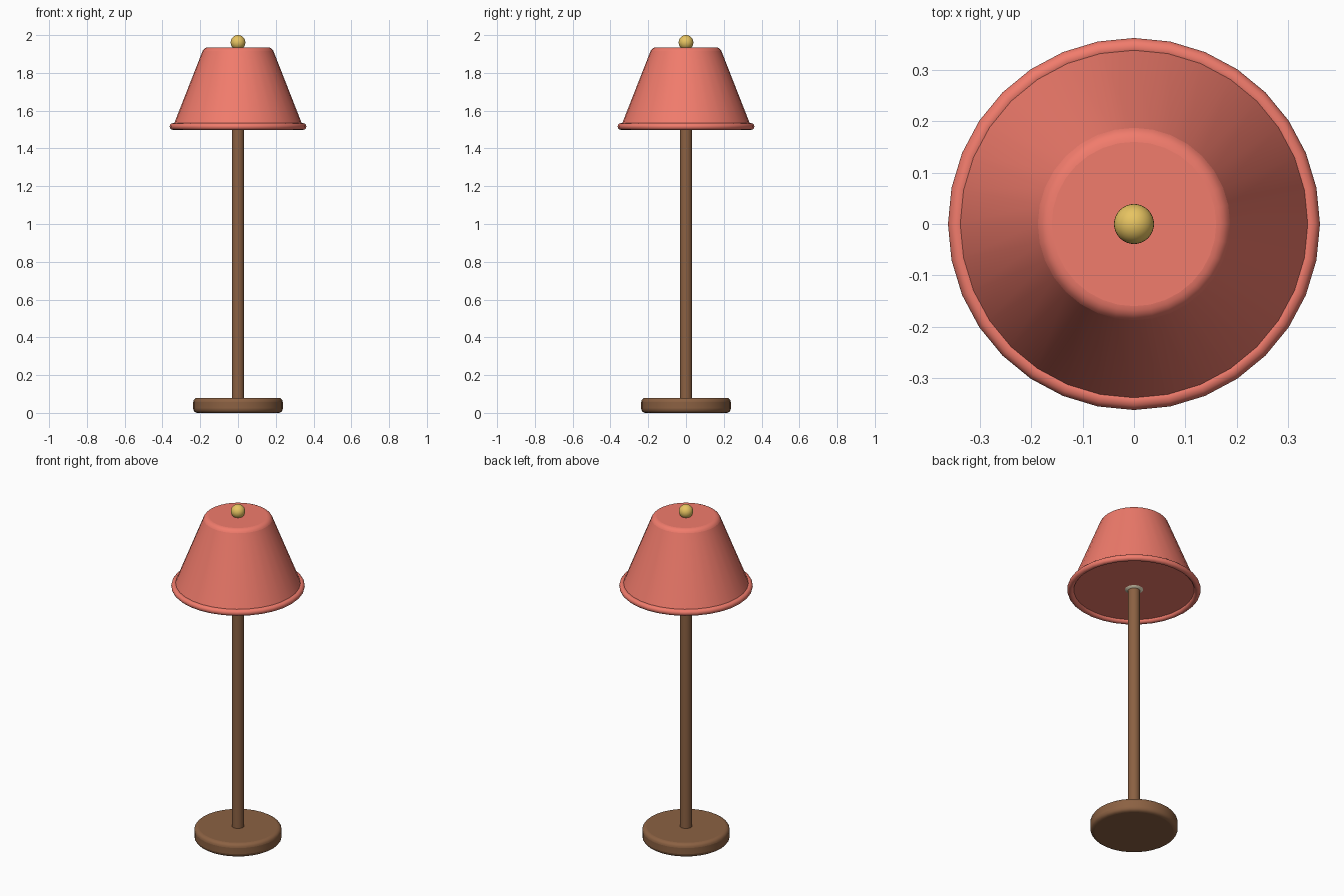
import bpy, math

if "Cube" in bpy.data.objects:
    bpy.data.objects.remove(bpy.data.objects["Cube"])


def material(name, rgb):
    m = bpy.data.materials.new(name)
    m.diffuse_color = (*rgb, 1)
    m.use_nodes = True
    m.node_tree.nodes["Principled BSDF"].inputs["Base Color"].default_value = m.diffuse_color
    return m


wood = material("wood", (0.26, 0.12, 0.055))
coral = material("coral", (0.88, 0.20, 0.15))
brass = material("brass", (0.80, 0.55, 0.12))
cream = material("cream", (0.95, 0.85, 0.62))


def finish(name, mat):
    ob = bpy.context.object
    ob.name = name
    ob.data.materials.append(mat)
    bpy.ops.object.shade_smooth_by_angle(angle=math.radians(40))
    return ob


def cone(name, r1, r2, z0, z1, mat, sides=32):
    bpy.ops.mesh.primitive_cone_add(vertices=sides, radius1=r1, radius2=r2,
                                    depth=z1 - z0, location=(0, 0, (z0 + z1) / 2))
    return finish(name, mat)


def ball(name, r, z, mat):
    bpy.ops.mesh.primitive_uv_sphere_add(segments=32, ring_count=16, radius=r,
                                         location=(0, 0, z))
    return finish(name, mat)


def round_edges(ob, names_width, top_only=False):
    # round the circular edges, optionally only the upper one
    if top_only:
        attr = ob.data.attributes.new("bevel_weight_edge", 'FLOAT', 'EDGE')
        for e in ob.data.edges:
            if all(ob.data.vertices[i].co.z > 0 for i in e.vertices):
                attr.data[e.index].value = 1.0
    b = ob.modifiers.new("round", 'BEVEL')
    b.width = names_width
    b.segments = 4
    b.limit_method = 'WEIGHT' if top_only else 'ANGLE'
    b.angle_limit = math.radians(40)


# round foot and pole
round_edges(cone("base", 0.237, 0.237, 0.0, 0.08, wood), 0.022)
cone("pole", 0.033, 0.033, 0.07, 1.53, wood)

# shade with rounded top edge, and its rolled rim
round_edges(cone("shade", 0.345, 0.18, 1.515, 1.935, coral), 0.02, True)
bpy.ops.mesh.primitive_torus_add(major_radius=0.344, minor_radius=0.018,
                                 major_segments=32, minor_segments=12,
                                 location=(0, 0, 1.516))
finish("shade_rim", coral)

# bulb just showing under the shade, and the finial on top
ball("bulb", 0.09, 1.59, cream)
ball("finial", 0.039, 1.961, brass)
